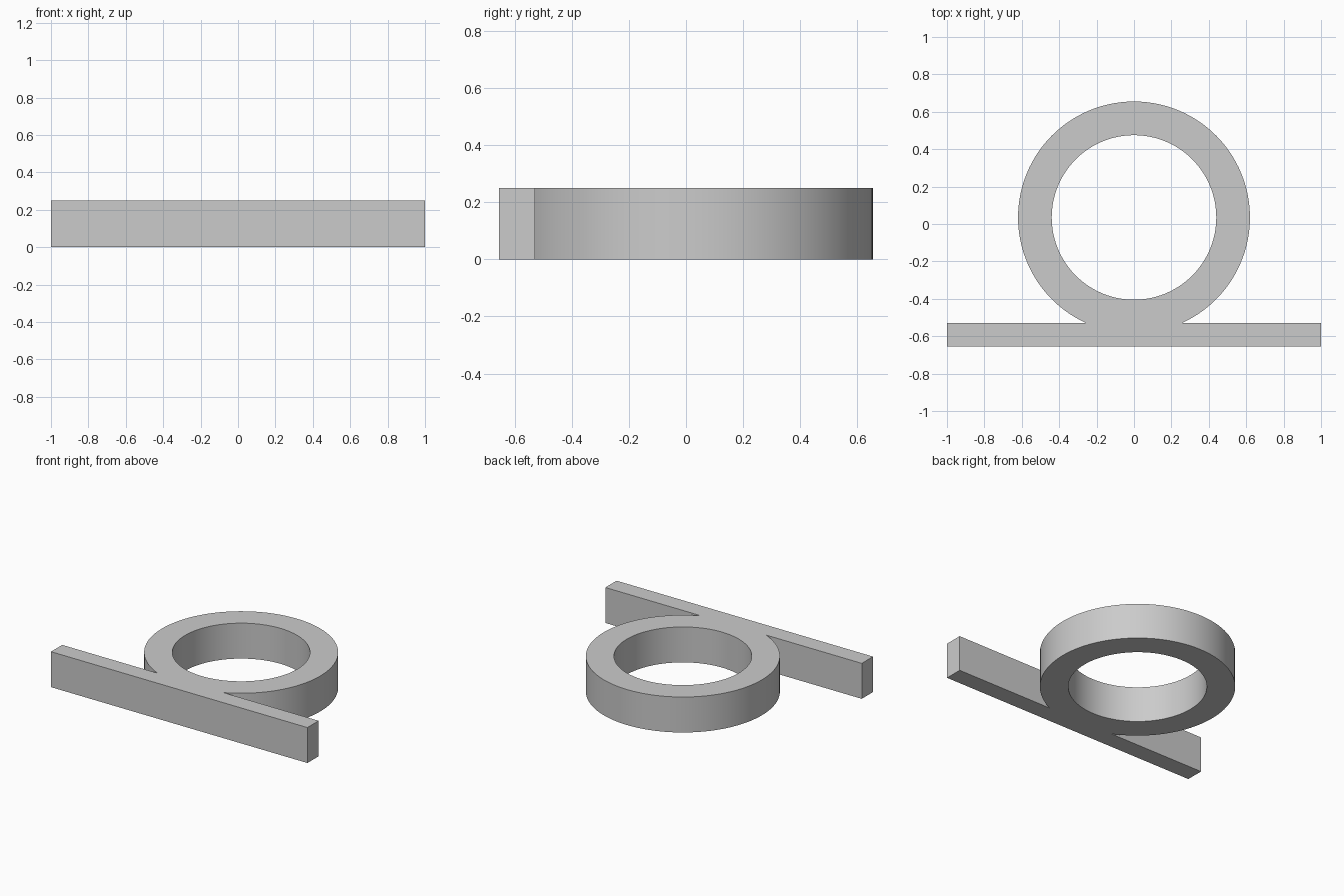
import bpy
import bmesh
from math import sin, cos, pi, asin

cube = bpy.data.objects.get("Cube")
if cube:
    bpy.data.objects.remove(cube, do_unlink=True)

HEIGHT = 0.25
CENTRE_Y = 0.035
OUTER, INNER = 0.62, 0.44
BAR_FRONT, BAR_BACK = -0.655, -0.53
SEGMENTS = 96

grey = bpy.data.materials.new("light_grey")
grey.use_nodes = True
grey.diffuse_color = (0.6, 0.6, 0.6, 1)
grey.node_tree.nodes["Principled BSDF"].inputs["Base Color"].default_value = (0.6, 0.6, 0.6, 1)


def arc(radius, start, end, steps):
    """Points from start to end angle, both included."""
    angles = [start + (end - start) * i / steps for i in range(steps + 1)]
    return [(radius * cos(a), CENTRE_Y + radius * sin(a)) for a in angles]


def add_loop(bm, points):
    verts = [bm.verts.new((x, y, 0)) for x, y in points]
    return [bm.edges.new((v, verts[i - 1])) for i, v in enumerate(verts)]


# Outer outline: ring arc meeting the back of the bar, then round the bar
meet = asin((BAR_BACK - CENTRE_Y) / OUTER)
outline = arc(OUTER, meet, pi - meet, SEGMENTS)
outline += [(-1, BAR_BACK), (-1, BAR_FRONT), (1, BAR_FRONT), (1, BAR_BACK)]

# Round hole
hole = arc(INNER, 0, 2 * pi, SEGMENTS)[:-1]

# Fill the profile and raise it into one solid
bm = bmesh.new()
edges = add_loop(bm, outline) + add_loop(bm, hole)
bmesh.ops.triangle_fill(bm, use_beauty=True, use_dissolve=False, edges=edges)
raised = bmesh.ops.extrude_face_region(bm, geom=bm.faces[:], use_keep_orig=True)
top = [g for g in raised["geom"] if isinstance(g, bmesh.types.BMVert)]
bmesh.ops.translate(bm, verts=top, vec=(0, 0, HEIGHT))
bmesh.ops.recalc_face_normals(bm, faces=bm.faces[:])

mesh = bpy.data.meshes.new("ring_on_bar")
bm.to_mesh(mesh)
bm.free()
mesh.materials.append(grey)
ring = bpy.data.objects.new("ring_on_bar", mesh)
bpy.context.collection.objects.link(ring)

# Smooth the round walls, keep the rims sharp
bpy.ops.object.select_all(action="DESELECT")
ring.select_set(True)
bpy.context.view_layer.objects.active = ring
bpy.ops.object.shade_smooth_by_angle()
